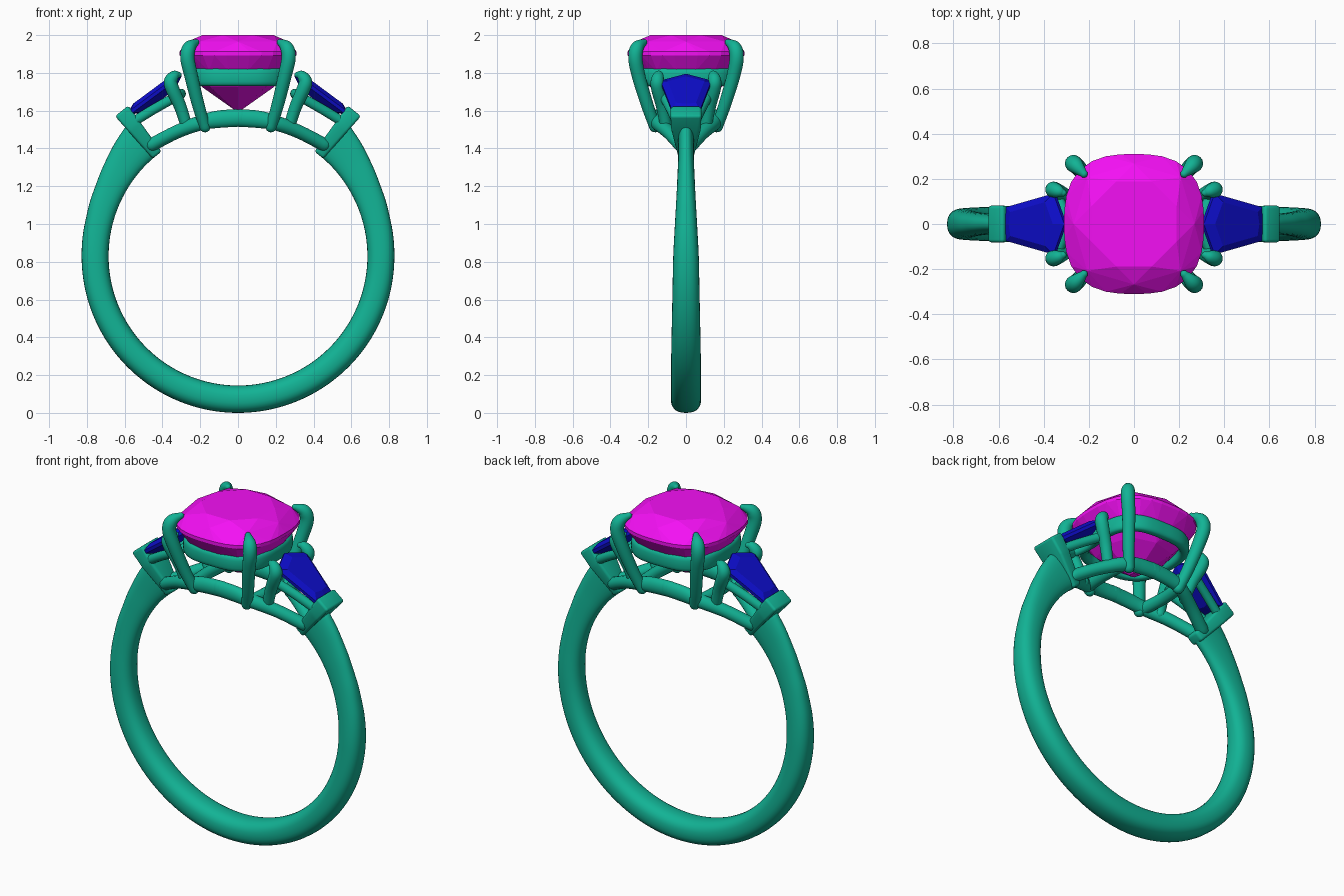
import bpy, bmesh
from math import sin, cos, pi, radians
from mathutils import Vector, Matrix

if "Cube" in bpy.data.objects:
    bpy.data.objects.remove(bpy.data.objects["Cube"])


def material(name, rgb):
    m = bpy.data.materials.new(name)
    m.diffuse_color = (*rgb, 1)
    m.use_nodes = True
    m.node_tree.nodes["Principled BSDF"].inputs["Base Color"].default_value = m.diffuse_color
    return m


METAL = material("metal_teal", (0.006, 0.45, 0.30))
PINK = material("gem_magenta", (0.9, 0.005, 0.9))
BLUE = material("gem_blue", (0.004, 0.004, 0.6))


def finish(bm, name, mat, mirror="", smooth=True):
    bmesh.ops.recalc_face_normals(bm, faces=bm.faces)
    me = bpy.data.meshes.new(name)
    bm.to_mesh(me)
    bm.free()
    me.materials.append(mat)
    ob = bpy.data.objects.new(name, me)
    bpy.context.collection.objects.link(ob)
    if mirror:
        mod = ob.modifiers.new("Mirror", "MIRROR")
        mod.use_axis = ["x" in mirror, "y" in mirror, False]
        mod.use_mirror_merge = False
    if smooth:
        bpy.ops.object.select_all(action="DESELECT")
        ob.select_set(True)
        bpy.context.view_layer.objects.active = ob
        bpy.ops.object.shade_smooth_by_angle(angle=radians(45))
    return ob


def catmull(p0, p1, p2, p3, t):
    return 0.5 * (2 * p1 + (p2 - p0) * t + (2 * p0 - 5 * p1 + 4 * p2 - p3) * t * t
                  + (3 * p1 - p0 - 3 * p2 + p3) * t ** 3)


def tube(name, pts, radii, up=(0, 1, 0), mirror="", closed=False, steps=6, sides=20, power=2.0):
    """Smooth sweep through pts with an elliptical section (a sideways, b along up), rounded ends."""
    P, R, n = [Vector(p) for p in pts], [Vector(r) for r in radii], len(pts)
    up = Vector(up)

    def at(lst, i):
        return lst[i % n] if closed else lst[max(0, min(n - 1, i))]
    line = []
    for i in range(n if closed else n - 1):
        for k in range(steps):
            line.append([catmull(*[at(L, i + j) for j in (-1, 0, 1, 2)], k / steps) for L in (P, R)])
    if not closed:
        line.append([P[-1], R[-1]])
    m = len(line)
    rings = []
    for i, (p, r) in enumerate(line):
        nxt = line[(i + 1) % m] if closed else line[min(i + 1, m - 1)]
        prv = line[i - 1] if closed else line[max(i - 1, 0)]
        rings.append((p, (nxt[0] - prv[0]).normalized(), r))
    if not closed:
        def cap(ring, s):
            p, t, r = ring
            return [(p + t * s * min(r) * sin(radians(a)), t, r * cos(radians(a))) for a in (25, 50, 75)]
        rings = cap(rings[0], -1)[::-1] + rings + cap(rings[-1], 1)
    bm = bmesh.new()
    loops = []
    for p, t, r in rings:
        side = t.cross(up).normalized()
        top = side.cross(t)
        loop = []
        for k in range(sides):
            c, s = cos(2 * pi * k / sides), sin(2 * pi * k / sides)
            c, s = [abs(v) ** (2 / power) * (1 if v > 0 else -1) for v in (c, s)]
            loop.append(bm.verts.new(p + side * c * r.x + top * s * r.y))
        loops.append(loop)
    for i in range(len(loops) if closed else len(loops) - 1):
        A, B = loops[i], loops[(i + 1) % len(loops)]
        for k in range(sides):
            bm.faces.new((A[k], A[(k + 1) % sides], B[(k + 1) % sides], B[k]))
    if not closed:
        bm.faces.new(loops[0])
        bm.faces.new(loops[-1])
    return finish(bm, name, METAL, mirror)


def hull(name, pts, mat, mirror="", bevel=0.0):
    bm = bmesh.new()
    for p in pts:
        bm.verts.new(p)
    out = bmesh.ops.convex_hull(bm, input=bm.verts)
    loose = [v for v in bm.verts if not v.link_faces]
    bmesh.ops.delete(bm, geom=loose, context="VERTS")
    bmesh.ops.dissolve_limit(bm, angle_limit=radians(2), verts=bm.verts, edges=bm.edges)
    if bevel:
        bmesh.ops.bevel(bm, geom=bm.edges[:], offset=bevel, segments=3, profile=0.5, affect="EDGES")
    return finish(bm, name, mat, mirror, smooth=bevel > 0)


def cushion(r, z, count, offset=0.0, p=2.7):
    """Rounded-square ring of points."""
    ring = []
    for k in range(count):
        a = 2 * pi * (k + offset) / count
        s = r / (abs(cos(a)) ** p + abs(sin(a)) ** p) ** (1 / p)
        ring.append((s * cos(a), s * sin(a), z))
    return ring


# Finger band: round circle that narrows and thickens towards the shoulders
CZ, RIN = 0.83, 0.685


def lerp_table(x, table):
    for (x0, y0), (x1, y1) in zip(table, table[1:]):
        if x <= x1:
            return y0 + (y1 - y0) * (x - x0) / (x1 - x0)
    return table[-1][1]


outer = [(38, 0.915), (44, 0.895), (52, 0.868), (62, 0.843), (75, 0.83), (90, 0.828), (180, 0.83)]
width = [(38, 0.042), (50, 0.042), (65, 0.05), (90, 0.068), (130, 0.078), (180, 0.08)]
path, sec = [], []
for i in range(49):
    phi = 40 + 280 * i / 48
    f = min(phi, 360 - phi)
    ro = lerp_table(f, outer)
    mid = (ro + RIN) / 2
    path.append((mid * sin(radians(phi)), 0, CZ + mid * cos(radians(phi))))
    sec.append(((ro - RIN) / 2, lerp_table(f, width)))
tube("finger_band", path, sec, steps=3, sides=28, power=2.4)

# Shoulder end bars, flared towards the side stones
ang = radians(38.7)
u, t = Vector((sin(ang), 0, cos(ang))), Vector((cos(ang), 0, -sin(ang)))
base = Vector((0, 0, CZ))
bar = [base + u * r + t * s * w + Vector((0, y * h, 0))
       for r, w, h in ((0.685, 0.03, 0.04), (0.88, 0.04, 0.078), (0.985, 0.045, 0.082))
       for s in (-1, 1) for y in (-1, 1)]
hull("shoulder_bar", bar, METAL, "x", bevel=0.014)

# Lower gallery: arched rails from the shoulders round the front and back, with cross bars
tube("lower_rail", [(0.455, 0.03, 1.42), (0.33, 0.09, 1.485), (0.2, 0.15, 1.535), (0.1, 0.163, 1.555), (-0.02, 0.165, 1.562)],
     [(0.036, 0.036), (0.036, 0.036), (0.036, 0.04), (0.032, 0.046), (0.032, 0.046)], up=(0, 0, 1), mirror="xy")
tube("lower_cross_bar", [(0.195, -0.15, 1.535), (0.205, 0, 1.535), (0.195, 0.15, 1.535)],
     [(0.032, 0.036)] * 3, up=(0, 0, 1), mirror="x")

# Upper gallery ring under the main stone
tube("upper_gallery_ring", cushion(0.243, 1.777, 24, p=3), [(0.028, 0.047)] * 24,
     up=(0, 0, 1), closed=True, steps=3, power=3)

# Four main prongs curling over the girdle
tube("main_prong", [(0.175, 0.165, 1.515), (0.21, 0.205, 1.63), (0.247, 0.25, 1.78), (0.268, 0.268, 1.88),
                    (0.257, 0.257, 1.935), (0.222, 0.222, 1.962)],
     [(0.03, 0.03), (0.033, 0.033), (0.036, 0.036), (0.038, 0.038), (0.035, 0.035), (0.017, 0.017)],
     up=(1, -1, 0), mirror="xy")

# Side stone prongs and the rails that carry the side stones
tube("side_prong", [(0.27, 0.105, 1.51), (0.305, 0.125, 1.62), (0.345, 0.147, 1.71), (0.357, 0.152, 1.755),
                    (0.335, 0.145, 1.785), (0.315, 0.138, 1.79)],
     [(0.03, 0.03), (0.033, 0.033), (0.036, 0.036), (0.035, 0.035), (0.028, 0.028), (0.016, 0.016)], mirror="xy")
tube("side_rail", [(0.555, 0.05, 1.54), (0.45, 0.08, 1.605), (0.335, 0.115, 1.67)],
     [(0.024, 0.026)] * 3, up=(0, 0, 1), mirror="xy")
tube("side_rail_bridge", [(0.335, -0.115, 1.67), (0.3, 0, 1.69), (0.335, 0.115, 1.67)],
     [(0.024, 0.026)] * 3, up=(0, 0, 1), mirror="x")

# Main cushion-cut stone: table, crown, girdle, pavilion, culet
gem = cushion(0.195, 2.0, 8, 0.5) + cushion(0.268, 1.965, 8) + cushion(0.31, 1.912, 32) \
    + cushion(0.31, 1.893, 32) + cushion(0.255, 1.81, 16, 0.5) + cushion(0.19, 1.725, 8) + cushion(0.02, 1.605, 8)
hull("main_stone", gem, PINK)

# Tapered side stones, tilted along the shoulders
tilt = Matrix.Rotation(radians(36.5), 3, "Y")
outline = [(-0.175, 0), (-0.115, 0.135), (0.15, 0.074), (0.163, 0), (0.15, -0.074), (-0.115, -0.135)]
side = []
for scale, h in ((0.72, 0.027), (1, 0.008), (1, -0.01), (0.6, -0.045)):
    side += [tilt @ Vector((x * scale, y * scale, h)) + Vector((0.445, 0, 1.685)) for x, y in outline]
hull("side_stone", side, BLUE, "x")
